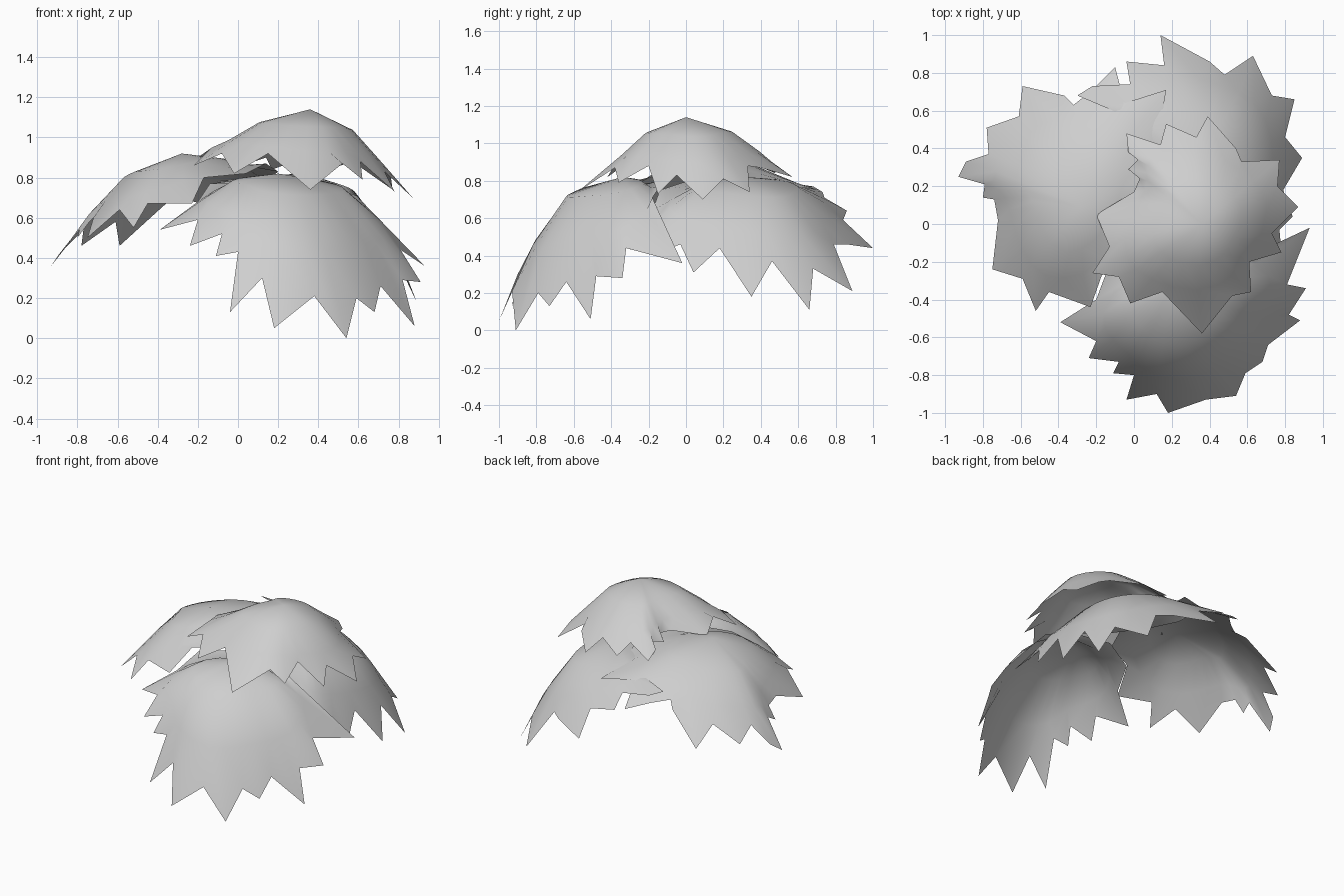
import bpy
import bmesh
from mathutils import Vector

# Remove only the default cube
default_cube = bpy.data.objects.get("Cube")
if default_cube:
    bpy.data.objects.remove(default_cube, do_unlink=True)

# One plain grey for the whole canopy
grey = bpy.data.materials.new("light_grey")
grey.use_nodes = True
grey_color = (0.62, 0.62, 0.62, 1.0)
grey.diffuse_color = grey_color
grey.node_tree.nodes["Principled BSDF"].inputs["Base Color"].default_value = grey_color


def to_units(point):
    """Outline points are written in hundredths of a unit."""
    return Vector(point) / 100


def smoothed(points, passes):
    """Round off a jagged closed outline by averaging each point with its neighbours."""
    for _ in range(passes):
        count = len(points)
        points = [
            (points[i - 1] + points[i] * 2 + points[(i + 1) % count]) / 4
            for i in range(count)
        ]
    return points


def dome_point(apex, rim_point, reach, bulge):
    """Point part of the way from the apex to the rim along a domed profile."""
    point = apex.lerp(rim_point, reach)
    point.z = apex.z + (rim_point.z - apex.z) * reach ** bulge
    return point


def leaf_dome(name, apex, rim, bulge):
    """Thin domed sheet: apex, two rounded inner rings and a jagged rim."""
    apex = to_units(apex)
    rim = [to_units(point) for point in rim]
    soft_rim = smoothed(rim, passes=3)

    rings = [
        [dome_point(apex, point, reach, bulge) for point in soft_rim]
        for reach in (0.5, 0.8)
    ]
    rings.append(rim)

    bm = bmesh.new()
    top = bm.verts.new(apex)
    loops = [[bm.verts.new(point) for point in ring] for ring in rings]
    count = len(rim)
    for i in range(count):
        j = (i + 1) % count
        bm.faces.new((top, loops[0][i], loops[0][j]))
        for inner, outer in zip(loops, loops[1:]):
            bm.faces.new((inner[i], outer[i], outer[j], inner[j]))

    # Leaves face the sky
    bm.normal_update()
    if sum(face.normal.z * face.calc_area() for face in bm.faces) < 0:
        bmesh.ops.reverse_faces(bm, faces=bm.faces[:])
    for face in bm.faces:
        face.smooth = True

    mesh = bpy.data.meshes.new(name)
    bm.to_mesh(mesh)
    bm.free()
    mesh.materials.append(grey)
    dome = bpy.data.objects.new(name, mesh)
    bpy.context.collection.objects.link(dome)
    return dome


# Topmost dome
leaf_dome(
    "top_leaf_dome", (36, 0, 114),
    [(87, 9, 70), (76, 20, 81), (77, 34, 74), (57, 33, 88), (54, 40, 87),
     (39, 57, 82), (33, 46, 90), (17, 53, 84), (14, 42, 90), (-4, 48, 84),
     (-3, 38, 88), (2, 34, 91), (-3, 29, 90), (3, 24, 93), (0, 17, 93),
     (-20, 5, 90), (-13, -12, 95), (-22, -26, 86), (-8, -28, 92),
     (-2, -42, 82), (15, -36, 92), (36, -58, 74), (52, -38, 87),
     (62, -36, 79), (61, -20, 88), (78, -15, 73), (73, -5, 83)],
    bulge=1.85,
)

# Front dome, hanging lowest
leaf_dome(
    "front_leaf_dome", (20, -34, 82),
    [(93, -2, 36), (59, -18, 71), (42, -14, 77), (10, -12, 80),
     (-14, -24, 77), (-20, -40, 68), (-39, -52, 54), (-20, -62, 59),
     (-24, -71, 46), (-8, -73, 52), (-11, -79, 41), (0, -80, 43),
     (-4, -93, 13), (12, -90, 30), (18, -100, 5), (38, -93, 21),
     (54, -91, 0), (59, -79, 20), (68, -73, 13), (71, -64, 26),
     (88, -51, 6), (82, -48, 29), (91, -34, 28), (81, -32, 44)],
    bulge=2.7,
)

# Left-hand dome on the -x side
leaf_dome(
    "side_leaf_dome", (-28, 9, 92),
    [(14, 10, 87), (20, 28, 83), (14, 52, 78), (17, 71, 75), (-5, 64, 77),
     (-10, 83, 65), (-22, 71, 68), (-32, 63, 70), (-37, 68, 66),
     (-59, 73, 46), (-61, 57, 58), (-78, 51, 46), (-77, 37, 54),
     (-89, 33, 42), (-93, 25, 36), (-79, 21, 54), (-80, 14, 50),
     (-74, 13, 58), (-72, 2, 60), (-75, -24, 50), (-59, -29, 64),
     (-52, -46, 55), (-45, -36, 67), (-23, -44, 67), (-17, -27, 80),
     (4, -18, 82)],
    bulge=2.0,
)

# Rear dome
leaf_dome(
    "back_leaf_dome", (34, 32, 82),
    [(84, 4, 31), (79, 18, 44), (89, 35, 18), (80, 46, 37), (85, 66, 11),
     (73, 68, 33), (63, 89, 21), (48, 79, 46), (40, 86, 46), (14, 100, 44),
     (16, 84, 59), (-4, 86, 64), (-2, 74, 71), (-22, 73, 74), (-30, 68, 77),
     (-4, 58, 78), (-4, 40, 78), (4, 20, 79), (20, -2, 79), (44, -14, 75),
     (60, -18, 64), (76, -30, 43), (72, -12, 52), (78, -14, 42),
     (77, -3, 46)],
    bulge=2.4,
)
